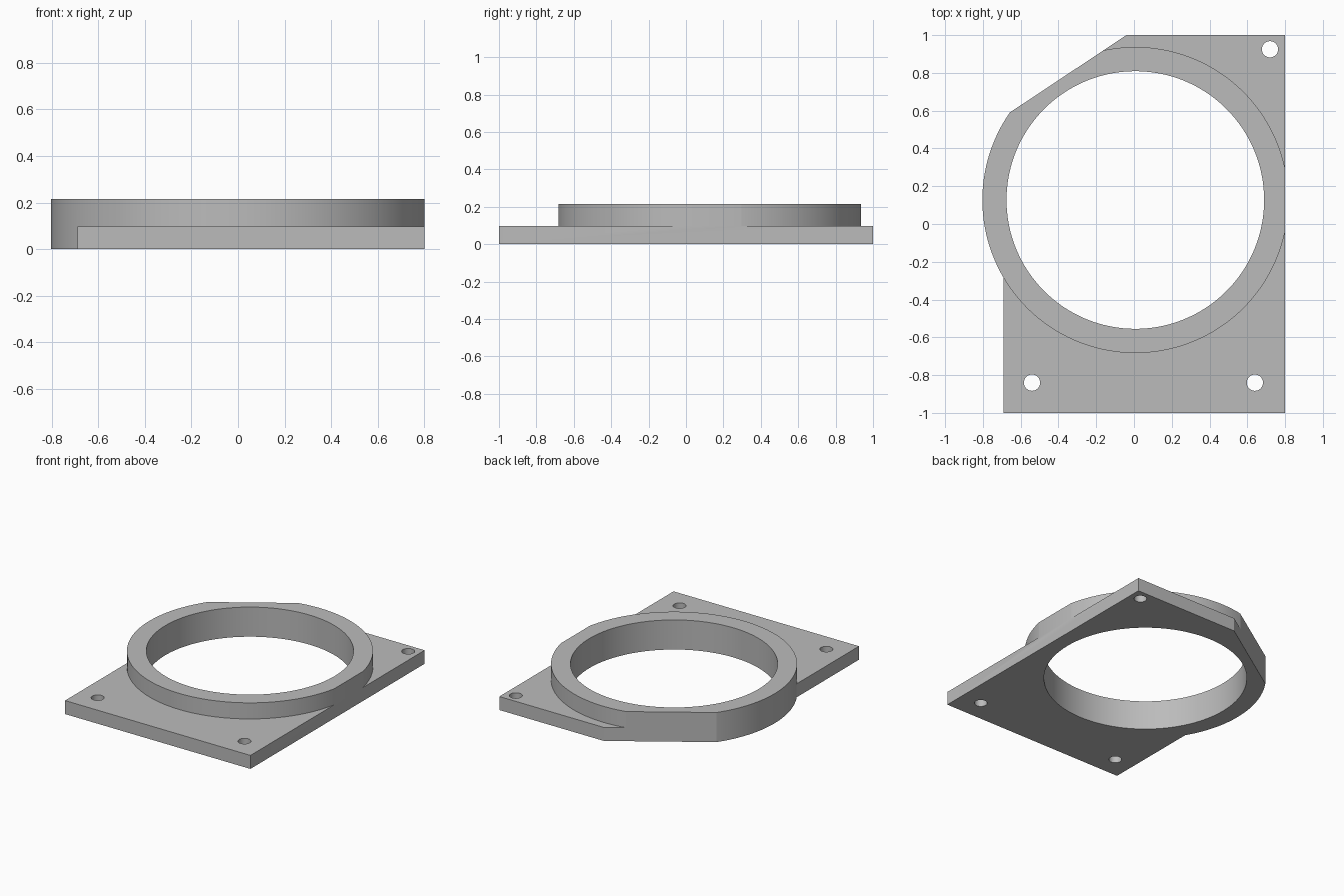
import bpy
import bmesh
import math

cube = bpy.data.objects.get("Cube")
if cube:
    bpy.data.objects.remove(cube, do_unlink=True)

CX, CY = 0.007, 0.127
PLATE_TOP, COLLAR_TOP = 0.098, 0.215
SCREW_HOLES = [(0.72, 0.925), (-0.54, -0.84), (0.64, -0.84)]

grey = bpy.data.materials.new("plain grey")
grey.use_nodes = True
colour = (0.5, 0.5, 0.5, 1)
grey.diffuse_color = colour
grey.node_tree.nodes["Principled BSDF"].inputs["Base Color"].default_value = colour


def prism(name, outline, bottom, top):
    """Extrude a flat outline upwards into a solid."""
    bm = bmesh.new()
    face = bm.faces.new([bm.verts.new((x, y, bottom)) for x, y in outline])
    new = bmesh.ops.extrude_face_region(bm, geom=[face])["geom"]
    verts = [v for v in new if isinstance(v, bmesh.types.BMVert)]
    bmesh.ops.translate(bm, verts=verts, vec=(0, 0, top - bottom))
    bmesh.ops.recalc_face_normals(bm, faces=bm.faces)
    mesh = bpy.data.meshes.new(name)
    bm.to_mesh(mesh)
    bm.free()
    mesh.materials.append(grey)
    obj = bpy.data.objects.new(name, mesh)
    bpy.context.collection.objects.link(obj)
    return obj


def circle(x, y, radius, count):
    steps = [math.tau * (i + 0.5) / count for i in range(count)]
    return [(x + radius * math.cos(a), y + radius * math.sin(a)) for a in steps]


def combine(target, tool, operation):
    """Apply a boolean and discard the tool."""
    tool.hide_render = True
    mod = target.modifiers.new(operation, "BOOLEAN")
    mod.operation = operation
    mod.solver = "EXACT"
    mod.object = tool
    bpy.context.view_layer.objects.active = target
    bpy.ops.object.modifier_apply(modifier=mod.name)
    bpy.data.objects.remove(tool, do_unlink=True)


# Flange plate and round collar, both oversized before trimming
body = prism("mounting_flange",
             [(-0.69, -1.2), (1, -1.2), (1, 1.2), (-0.4, 1.2), (-0.4, 0.5), (-0.69, 0.1)],
             -0.05, PLATE_TOP)
collar = prism("collar", circle(CX, CY, 0.81, 160), -0.1, COLLAR_TOP)
combine(body, collar, "UNION")

# Trim to the straight edges and the slanted corner
trim = prism("edge_trim",
             [(-1, -1), (0.8, -1), (0.8, 1), (-0.04, 1), (-1, 0.363)], 0, 0.5)
combine(body, trim, "INTERSECT")

# Large bore and screw holes
combine(body, prism("bore", circle(CX, CY, 0.682, 160), -0.3, 0.6), "DIFFERENCE")
for x, y in SCREW_HOLES:
    combine(body, prism("screw_hole", circle(x, y, 0.043, 40), -0.3, 0.6), "DIFFERENCE")

# Smooth round walls with crisp edges
bpy.ops.object.select_all(action="DESELECT")
body.select_set(True)
bpy.context.view_layer.objects.active = body
bpy.ops.object.shade_smooth_by_angle(angle=math.radians(20))
